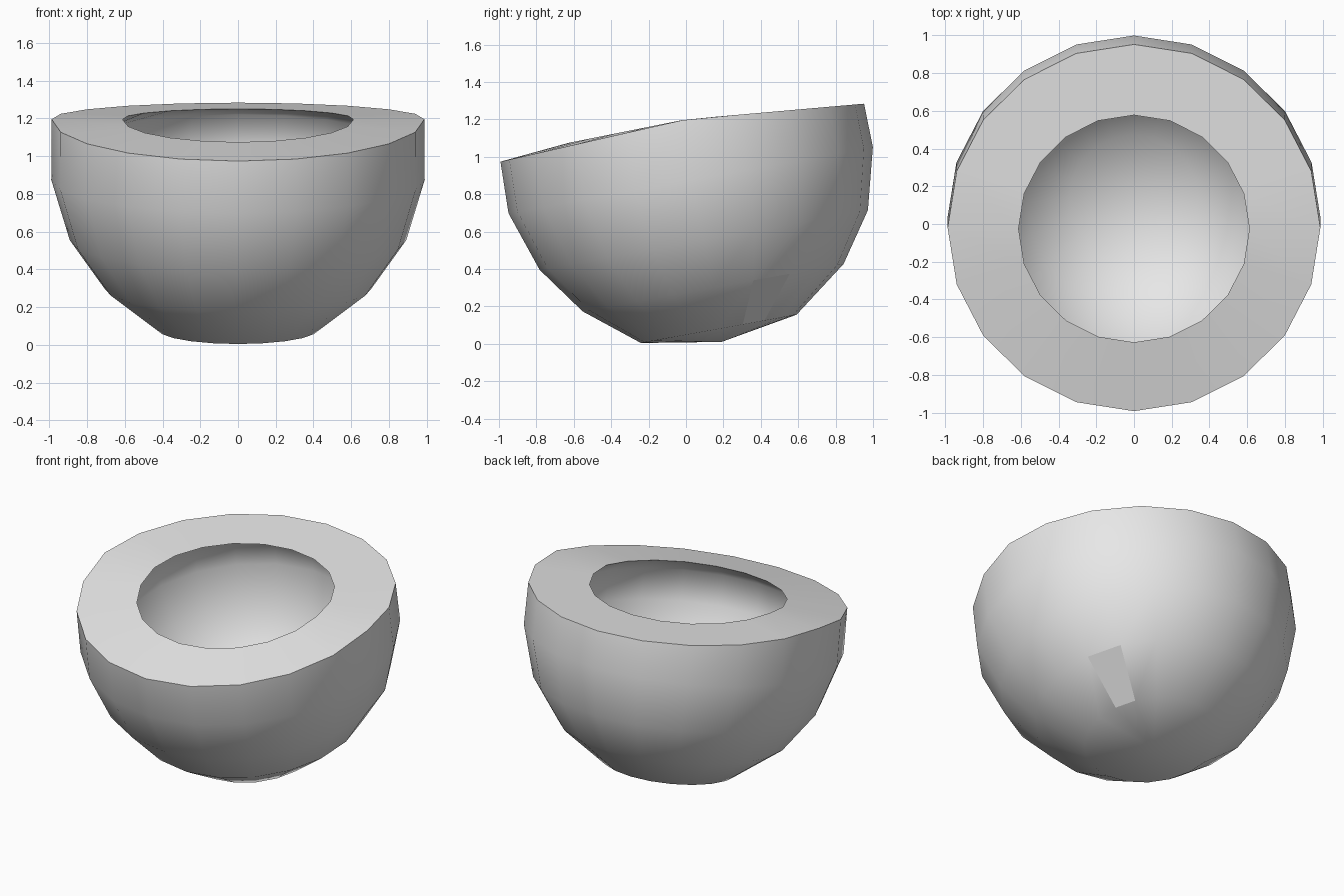
import bpy, bmesh, math
from mathutils import Vector

cube = bpy.data.objects.get("Cube")
if cube:
    bpy.data.objects.remove(cube)

SEGMENTS = 20
TILT = math.radians(10.3)

grey = bpy.data.materials.new("light_grey")
grey.use_nodes = True
grey.diffuse_color = (0.8, 0.8, 0.8, 1)
grey.node_tree.nodes["Principled BSDF"].inputs["Base Color"].default_value = (0.8, 0.8, 0.8, 1)

bm = bmesh.new()


def ring(y, z, radius, tilt=TILT, height=None):
    """Ring of vertices tilted about x; height(y) may set its own z."""
    verts = []
    for i in range(SEGMENTS):
        a = math.tau * i / SEGMENTS
        v = Vector((radius * math.cos(a), y + radius * math.sin(a) * math.cos(tilt),
                    z + radius * math.sin(a) * math.sin(tilt)))
        if height:
            v.z = height(v.y)
        verts.append(bm.verts.new(v))
    return verts


def bridge(a, b):
    faces = []
    for i in range(SEGMENTS):
        j = (i + 1) % SEGMENTS
        faces.append(bm.faces.new((a[i], a[j], b[j], b[i])))
    return faces


def cap(point, loop):
    pole = bm.verts.new(point)
    for i in range(SEGMENTS):
        bm.faces.new((pole, loop[i], loop[(i + 1) % SEGMENTS]))


def rim_height(y):
    return 1.2 + y * (0.088 if y > 0 else 0.228)


def lip_height(y):
    return 1.2 + y * (0.088 if y > 0 else 0.2)


# Outer shell, from the bottom pole to the bent rim
outer = [ring(y, z, r) for y, z, r in
         ((0.175, 0.08, 0.423), (0.145, 0.30, 0.709),
          (0.095, 0.555, 0.892), (0.025, 0.875, 0.99))]
outer.append(ring(-0.02, 1.13, 0.988, height=rim_height))
cap((0, 0.19, 0.01), outer[0])
bands = [bridge(a, b) for a, b in zip(outer, outer[1:])]

# Flat rim
lip = ring(-0.025, 1.2, 0.612, height=lip_height)
rim = bridge(outer[-1], lip)

# Hollow inside, wider than its opening
inner = [lip] + [ring(y, z, r) for y, z, r in
                 ((-0.01, 1.08, 0.79), (0.02, 0.88, 0.80), (0.075, 0.63, 0.72),
                  (0.115, 0.42, 0.57), (0.14, 0.25, 0.34))]
for a, b in zip(inner, inner[1:]):
    bridge(a, b)
cap((0, 0.15, 0.195), inner[-1])

bmesh.ops.recalc_face_normals(bm, faces=bm.faces)

# Smooth shell with crisp rim edges and one flat facet
for f in bm.faces:
    f.smooth = True
for f in rim:
    for e in f.edges:
        if len(set(e.link_faces) & set(rim)) == 1:
            e.smooth = False
facet = bands[0][1]
facet.smooth = False

mesh = bpy.data.meshes.new("bowl")
bm.to_mesh(mesh)
bm.free()
mesh.materials.append(grey)
bowl = bpy.data.objects.new("bowl", mesh)
bpy.context.collection.objects.link(bowl)
